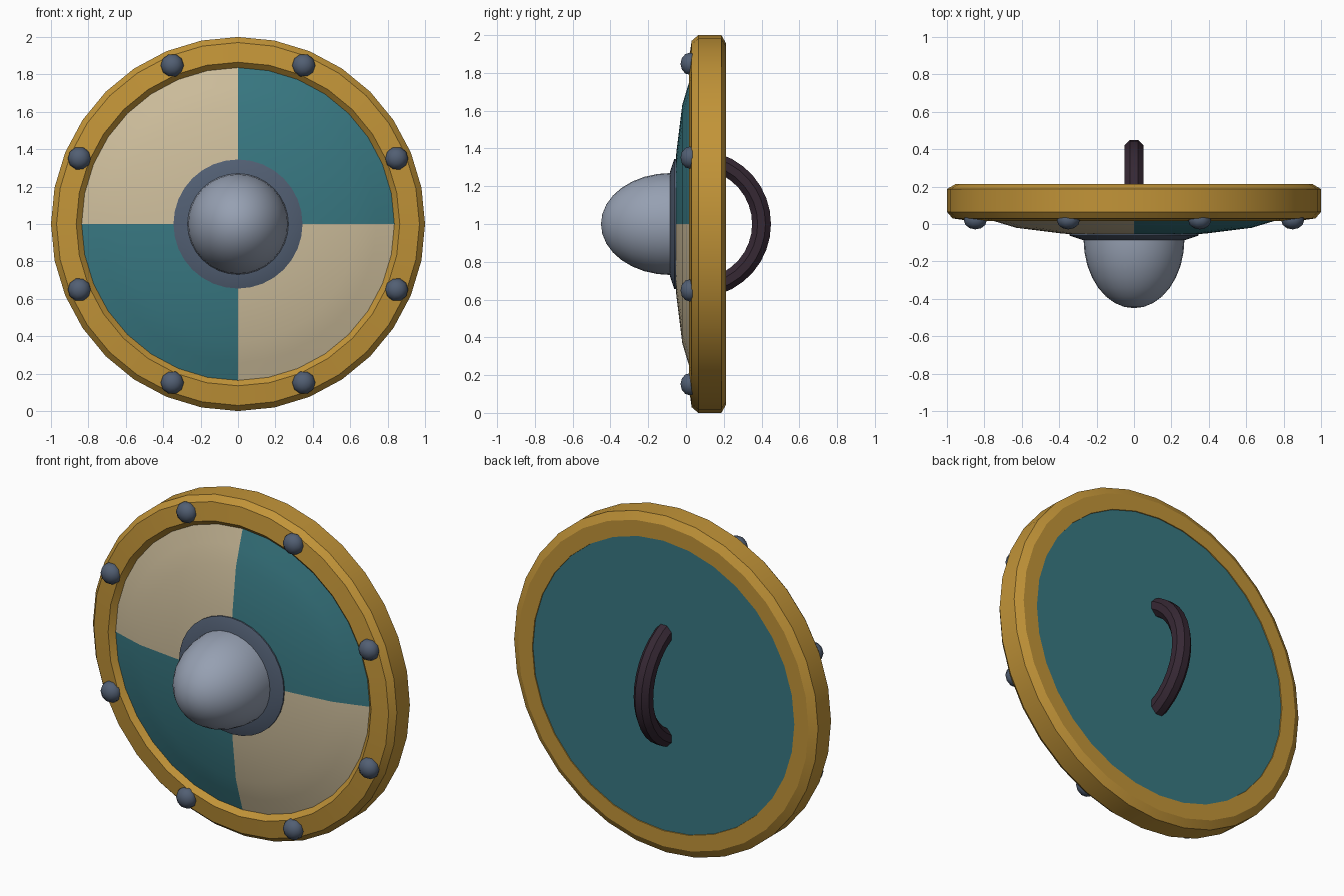
import bpy, bmesh, math
from mathutils import Vector

if "Cube" in bpy.data.objects:
    bpy.data.objects.remove(bpy.data.objects["Cube"])

SEG = 32


def material(name, rgb):
    """Flat colour from sRGB 0-255 values."""
    m = bpy.data.materials.new(name)
    lin = [((c / 255 + 0.055) / 1.055) ** 2.4 for c in rgb]
    m.diffuse_color = (*lin, 1)
    m.use_nodes = True
    m.node_tree.nodes["Principled BSDF"].inputs["Base Color"].default_value = m.diffuse_color
    return m


gold = material("gold", (194, 148, 56))
teal = material("teal", (56, 120, 130))
cream = material("cream", (206, 190, 156))
slate = material("slate", (82, 95, 115))
steel = material("steel", (150, 160, 178))
leather = material("dark_leather", (54, 40, 52))


def finish(bm, name, mats, angle=30):
    bmesh.ops.recalc_face_normals(bm, faces=bm.faces)
    me = bpy.data.meshes.new(name)
    bm.to_mesh(me)
    bm.free()
    ob = bpy.data.objects.new(name, me)
    bpy.context.collection.objects.link(ob)
    for m in mats:
        me.materials.append(m)
    bpy.ops.object.select_all(action='DESELECT')
    bpy.context.view_layer.objects.active = ob
    ob.select_set(True)
    bpy.ops.object.shade_smooth_by_angle(angle=math.radians(angle))
    return ob


def lathe(profile, seg=SEG, closed=False, center=(0, 0, 1)):
    """Spin (radius, y) points around the y axis; radius 0 makes a pole."""
    bm = bmesh.new()
    rings = []
    for r, y in profile:
        n = 1 if r == 0 else seg
        rings.append([bm.verts.new(Vector(center) + Vector(
            (r * math.cos(math.tau * i / seg), y, r * math.sin(math.tau * i / seg))))
            for i in range(n)])
    pairs = list(zip(rings, rings[1:]))
    if closed:
        pairs.append((rings[-1], rings[0]))
    for a, b in pairs:
        for i in range(seg):
            j = (i + 1) % seg
            quad = [a[i % len(a)], a[j % len(a)], b[j % len(b)], b[i % len(b)]]
            bm.faces.new(list(dict.fromkeys(quad)))
    return bm


# Curved board with quartered front and plain back
bm = lathe([(0, -0.075), (0.2, -0.068), (0.39, -0.05), (0.63, -0.02),
            (0.74, 0.013), (0.87, 0.055), (0.87, 0.208), (0, 0.208)])
bm.normal_update()
for f in bm.faces:
    c = f.calc_center_median()
    if c.y < 0.1 and c.x * (c.z - 1) < 0:
        f.material_index = 1
finish(bm, "board", [teal, cream])

# Bevelled rim
finish(lathe([(0.835, 0.06), (0.835, 0.045), (0.865, 0.015), (0.97, 0.03),
              (1.0, 0.065), (1.0, 0.187), (0.955, 0.213), (0.862, 0.213)],
             closed=True), "rim", [gold], 20)

# Boss flange and dome
finish(lathe([(0.24, -0.085), (0.275, -0.085), (0.345, -0.062), (0.345, -0.03),
              (0.24, -0.03)], closed=True), "boss_flange", [slate])
dome = [(0.27 * math.cos(math.pi / 2 * k / 8), -0.08 - 0.37 * math.sin(math.pi / 2 * k / 8))
        for k in range(8)]
finish(lathe([(0, -0.06), (0.27, -0.06)] + dome + [(0, -0.45)]), "boss_dome", [steel])

# Eight flattened rivets around the rim
ball = [(0, -0.05)] + [(0.062 * math.sin(math.pi * k / 6), -0.05 * math.cos(math.pi * k / 6))
                       for k in range(1, 6)] + [(0, 0.05)]
for i in range(8):
    a = math.tau * (i + 0.5) / 8
    pos = (0.918 * math.cos(a), 0.021, 1 + 0.918 * math.sin(a))
    finish(lathe(ball, 10, center=pos), f"rivet_{i + 1}", [slate], 80)

# Arched grip on the back, eight-sided section
bm = bmesh.new()
rings = []
STEPS, REACH = 14, math.radians(72)
for k in range(STEPS + 1):
    t = -REACH + 2 * REACH * k / STEPS
    ring = []
    for s in range(8):
        u = math.tau * (s + 0.5) / 8
        r = 0.34 + 0.054 * math.cos(u)
        ring.append(bm.verts.new((0.054 * math.sin(u), 0.06 + r * math.cos(t),
                                  1 + r * math.sin(t))))
    rings.append(ring)
for a, b in zip(rings, rings[1:]):
    for s in range(8):
        bm.faces.new((a[s], a[(s + 1) % 8], b[(s + 1) % 8], b[s]))
bm.faces.new(rings[0])
bm.faces.new(rings[-1])
finish(bm, "grip", [leather])
